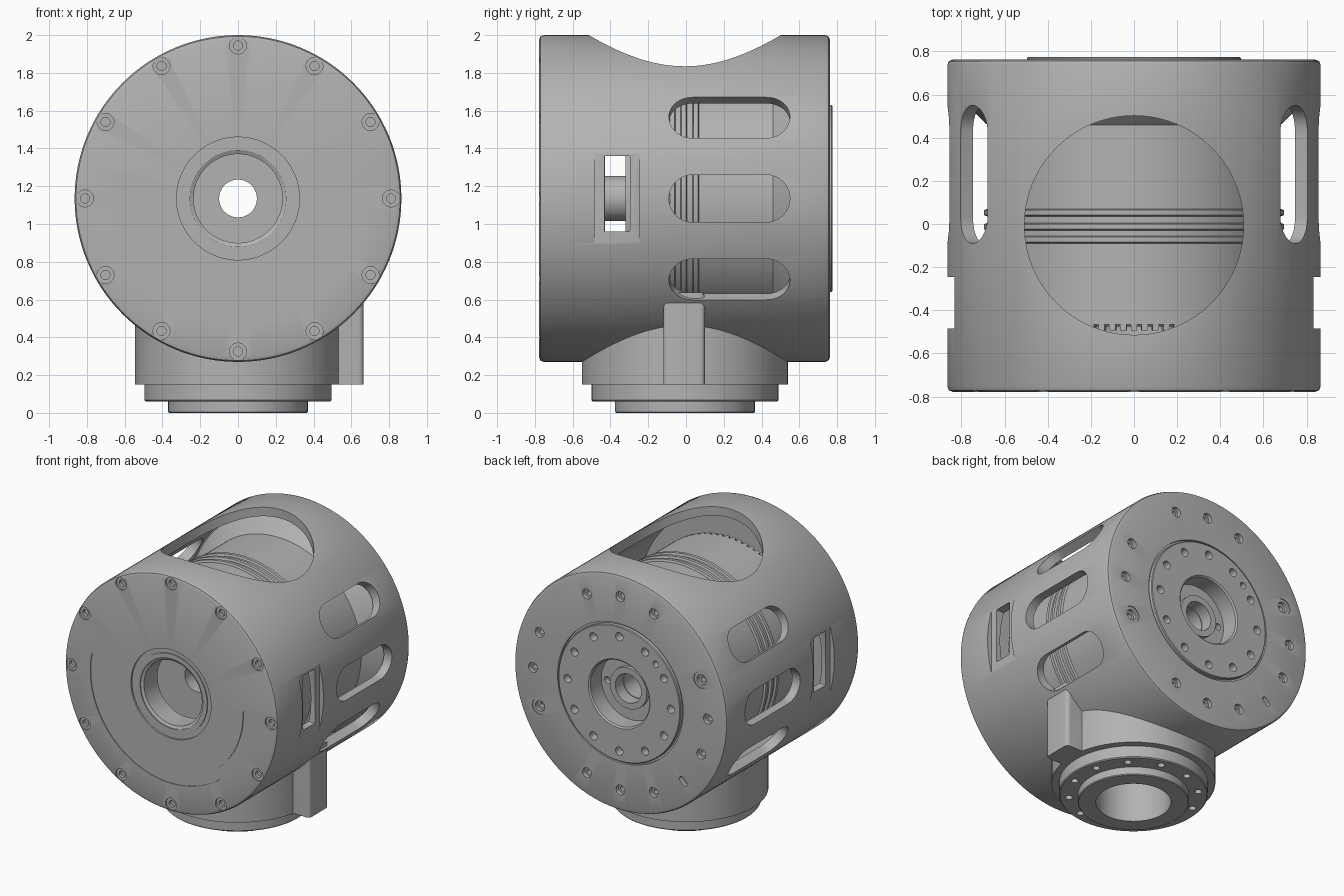
import bpy, bmesh
from math import sin, cos, pi, radians
from mathutils import Vector, Matrix

if "Cube" in bpy.data.objects:
    bpy.data.objects.remove(bpy.data.objects["Cube"])

grey = bpy.data.materials.new("machined_grey")
grey.use_nodes = True
grey.diffuse_color = (0.45, 0.45, 0.45, 1)
grey.node_tree.nodes["Principled BSDF"].inputs["Base Color"].default_value = (0.45, 0.45, 0.45, 1)

CZ = 1.135    # height of the housing axis
CY = -0.006   # depth of the neck axis
X, Y, Z = Vector((1, 0, 0)), Vector((0, 1, 0)), Vector((0, 0, 1))


def frame(pos, z, x):
    """Matrix with local z and x along the given directions."""
    z, x = Vector(z).normalized(), Vector(x).normalized()
    m = Matrix((x, z.cross(x), z)).transposed().to_4x4()
    m.translation = pos
    return m


AXIS = frame((0, 0, CZ), Y, X)
NECK = frame((0, CY, 0), Z, X)


def lathe(bm, profile, m, n=96, closed=True):
    """Spin (radius, height) points round local z."""
    rings = [[bm.verts.new(m @ Vector((r * cos(2 * pi * i / n), r * sin(2 * pi * i / n), h)))
              for i in range(n)] for r, h in profile]
    pairs = list(zip(rings, rings[1:] + rings[:1]))
    for a, b in pairs if closed else pairs[:-1]:
        for i in range(n):
            j = (i + 1) % n
            bm.faces.new((a[i], a[j], b[j], b[i]))
    if not closed:
        bm.faces.new(rings[0])
        bm.faces.new(rings[-1])


def prism(bm, outline, low, high, m):
    """Extrude a flat outline along local z."""
    a, b = [[bm.verts.new(m @ Vector((x, y, h))) for x, y in outline] for h in (low, high)]
    bm.faces.new(a)
    bm.faces.new(b)
    for i in range(len(a)):
        j = (i + 1) % len(a)
        bm.faces.new((a[i], a[j], b[j], b[i]))


def rounded(w, h, r, steps=10):
    """Rounded rectangle outline; the radius may reach half the short side."""
    r = min(r, min(w, h) / 2 - 0.0005)
    pts = []
    for k, (sx, sy) in enumerate(((1, 1), (-1, 1), (-1, -1), (1, -1))):
        for i in range(steps + 1):
            t = (k + i / steps) * pi / 2
            pts.append((sx * (w / 2 - r) + r * cos(t), sy * (h / 2 - r) + r * sin(t)))
    return pts


def arc_band(radius, half, start, end, steps=60):
    """Curved stadium outline between two angles."""
    def at(r, t):
        return (r * cos(t), r * sin(t))
    ts = [start + (end - start) * i / steps for i in range(steps + 1)]
    pts = [at(radius + half, t) for t in ts]
    for end_t, turn in ((end, 0), (start, pi)):
        c = at(radius, end_t)
        for i in range(1, 8):
            u = end_t + turn + pi * i / 8
            pts.append((c[0] + half * cos(u), c[1] + half * sin(u)))
        if turn == 0:
            pts += [at(radius - half, t) for t in reversed(ts)]
    return pts


def bore(bm, pos, inward, side, steps, n=20):
    """Stepped round hole; steps are (radius, depth) from the outside in."""
    profile, top = [], -0.05
    for r, d in steps:
        profile += [(r, top), (r, d)]
        top = d
    lathe(bm, profile, frame(pos, inward, side), n, closed=False)


def make(name, bm):
    bmesh.ops.recalc_face_normals(bm, faces=bm.faces)
    me = bpy.data.meshes.new(name)
    bm.to_mesh(me)
    bm.free()
    me.materials.append(grey)
    ob = bpy.data.objects.new(name, me)
    bpy.context.collection.objects.link(ob)
    return ob


def cut(ob, bm):
    """Subtract the solids in bm from ob."""
    cutter = make("cutter", bm)
    mod = ob.modifiers.new("cut", 'BOOLEAN')
    mod.operation, mod.solver, mod.object = 'DIFFERENCE', 'EXACT', cutter
    mod.use_self = True
    dg = bpy.context.evaluated_depsgraph_get()
    ob.data = bpy.data.meshes.new_from_object(ob.evaluated_get(dg))
    ob.modifiers.clear()
    bpy.data.objects.remove(cutter)


# Housing shell: hollow drum with a ringed front bore and a raised back disc
bm = bmesh.new()
front = [(0.235, -0.6), (0.235, -0.755), (0.255, -0.765), (0.255, -0.772), (0.29, -0.772),
         (0.29, -0.765), (0.325, -0.765), (0.325, -0.778), (0.84, -0.778), (0.858, -0.771), (0.865, -0.753)]
back = [(0.865, 0.738), (0.858, 0.755), (0.84, 0.762), (0.51, 0.762), (0.51, 0.745), (0.495, 0.745),
        (0.495, 0.77), (0.49, 0.775), (0.25, 0.775), (0.24, 0.765), (0.24, 0.64), (0.15, 0.64),
        (0.15, 0.67), (0.105, 0.67), (0.105, 0.57)]
lathe(bm, front + back + [(0.8, 0.57), (0.8, -0.6)], AXIS, 128)
housing = make("housing_shell", bm)

# Top opening, neck passage, side slots and side windows
bm = bmesh.new()
lathe(bm, [(0.508, 1.4), (0.508, 2.3)], NECK, 96, False)
lathe(bm, [(0.25, 0.1), (0.25, 0.5)], NECK, 48, False)
for s in (-1, 1):
    for a in (-30, 0, 30):
        d = Vector((s * cos(radians(a)), 0, sin(radians(a))))
        prism(bm, rounded(0.64, 0.25, 0.125), 0.65, 1, frame((0, 0.23, CZ), d, Y))
    prism(bm, rounded(0.24, 0.545, 0.045), 0.832, 1, frame((0, -0.365, CZ), X * s, Y))
    prism(bm, rounded(0.135, 0.4, 0.005, 2), 0.65, 0.9, frame((0, -0.365, 1.16), X * s, Y))
cut(housing, bm)

# Front screw recesses and curved groove
bm = bmesh.new()
for i in range(12):
    t = i * pi / 6
    bore(bm, (0.81 * cos(t), -0.778, CZ + 0.81 * sin(t)), Y, X, [(0.045, 0.012), (0.024, 0.035)])
prism(bm, arc_band(0.62, 0.035, radians(170), radians(361)), 0.772, 0.85, frame((0, 0, CZ), -Y, X))

# Back bolt holes: four groups of three, a ring of twelve and two pins
for i in range(16):
    t = i * pi / 8
    x, z = 0.71 * cos(t), CZ + 0.71 * sin(t)
    if i % 4 != 2:
        steps = [(0.06, 0.006), (0.038, 0.03), (0.02, 0.06)] if i in (7, 15) else [(0.036, 0.03), (0.02, 0.06)]
        bore(bm, (x, 0.762, z), -Y, X, steps)
for i in range(12):
    t = i * pi / 6
    bore(bm, (0.42 * cos(t), 0.775, CZ + 0.42 * sin(t)), -Y, X, [(0.03, 0.06)])
t = radians(135)
bore(bm, (0.42 * cos(t), 0.775, CZ + 0.42 * sin(t)), -Y, X, [(0.024, 0.05)])
prism(bm, rounded(0.075, 0.036, 0.018), 0.73, 0.8, frame((-0.51, 0, CZ - 0.51), Y, (1, 0, 1)))
for s in (-1, 1):
    bore(bm, (s * 0.19, 0.64, CZ), -Y, X, [(0.025, 0.04)])
cut(housing, bm)

# Inner drum with raised bands and a flared back edge
bm = bmesh.new()
profile = [(0.1, -0.475), (0.67, -0.475), (0.68, -0.465)]
for y in (-0.09, -0.03, 0.035):
    profile += [(0.68, y), (0.695, y + 0.006), (0.695, y + 0.029), (0.68, y + 0.035)]
profile += [(0.68, 0.46), (0.79, 0.565), (0.79, 0.58), (0.1, 0.58)]
lathe(bm, profile, AXIS, 128)
drum = make("inner_drum", bm)
bm = bmesh.new()
lathe(bm, [(0.12, -0.43), (0.5, -0.43), (0.5, -0.32), (0.12, -0.32)], AXIS, 64)
for s in (-1, 1):
    prism(bm, rounded(0.11, 0.4, 0.005, 2), 0.4, 0.9, frame((0, -0.375, 1.16), X * s, Y))
cut(drum, bm)

# Toothed ring on the front of the drum
bm = bmesh.new()
for i in range(84):
    t = 2 * pi * i / 84
    d = Vector((cos(t), 0, sin(t)))
    prism(bm, rounded(0.026, 0.03, 0.002, 1), 0.64, 0.678, frame((0, -0.48, CZ), d, Y))
make("drum_teeth", bm)

# Neck with stepped flange
bm = bmesh.new()
lathe(bm, [(0.25, 0), (0.365, 0), (0.37, 0.006), (0.37, 0.06), (0.488, 0.06), (0.495, 0.067),
           (0.495, 0.15), (0.545, 0.15), (0.545, 0.8), (0.25, 0.8)], NECK)
neck = make("neck", bm)
bm = bmesh.new()
lathe(bm, [(0.83, -0.7), (0.83, 0.7)], AXIS, 128, False)
for i in range(12):
    t = (i + 0.5) * pi / 6
    bore(bm, (0.432 * cos(t), CY + 0.432 * sin(t), 0.06), Z, X, [(0.024, 0.07)])
cut(neck, bm)

# Side lug running up into the housing
bm = bmesh.new()
prism(bm, rounded(0.3, 0.22, 0.025, 5), 0.15, 0.8, frame((0.515, -0.01, 0), Z, X))
lug = make("side_lug", bm)
bm = bmesh.new()
lathe(bm, [(0.83, -0.7), (0.83, 0.7)], AXIS, 128, False)
cut(lug, bm)

# Smooth shading with sharp edges kept
bpy.ops.object.select_all(action='DESELECT')
for ob in (housing, drum, neck, lug):
    ob.select_set(True)
bpy.context.view_layer.objects.active = housing
bpy.ops.object.shade_smooth_by_angle(angle=radians(30))
